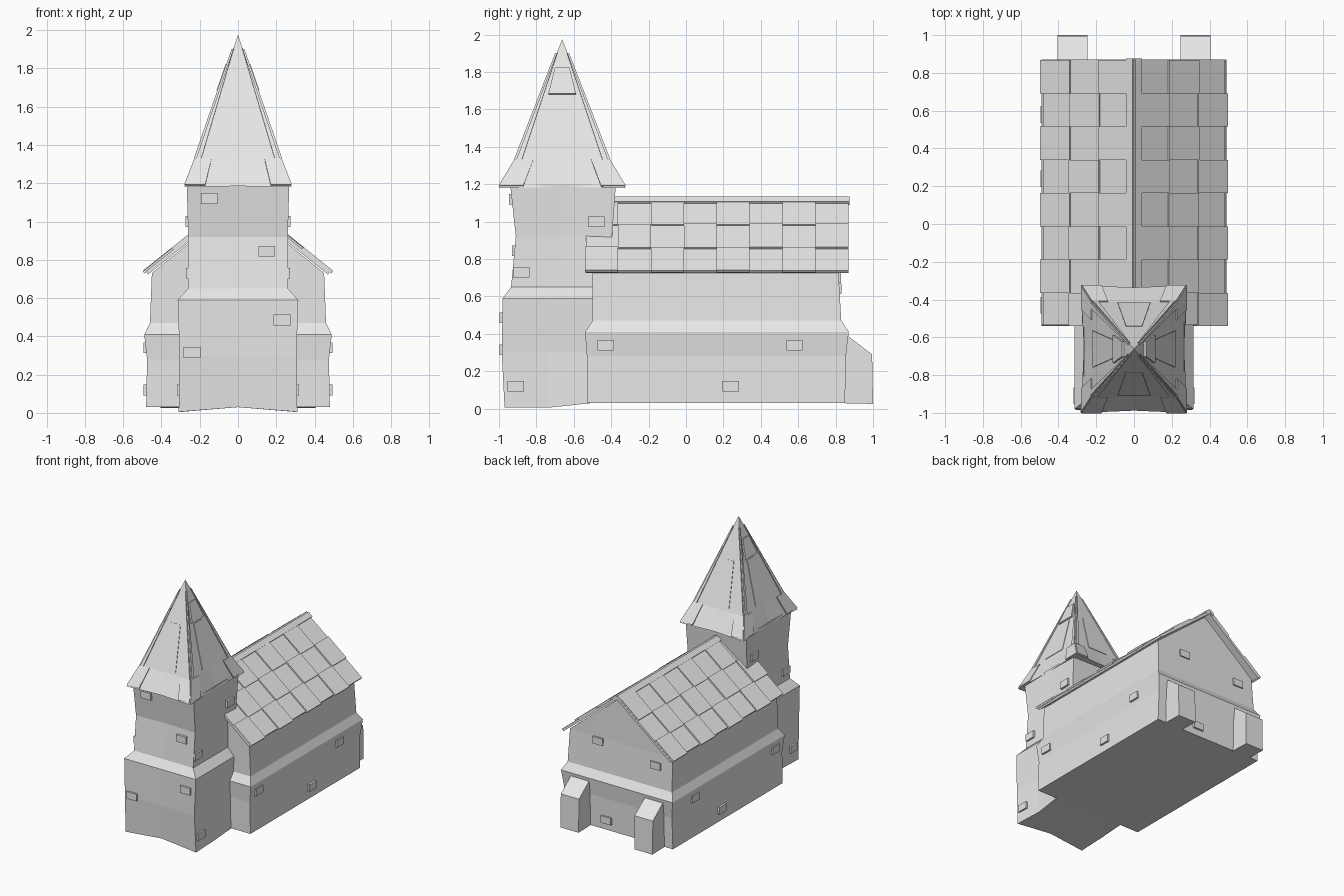
import bpy, bmesh, random
from mathutils import Vector

random.seed(4)
cube = bpy.data.objects.get("Cube")
if cube:
    bpy.data.objects.remove(cube, do_unlink=True)

stone_grey = bpy.data.materials.new("stone_grey")
stone_grey.use_nodes = True
GREY = (0.8, 0.8, 0.8, 1)
stone_grey.diffuse_color = GREY
stone_grey.node_tree.nodes["Principled BSDF"].inputs["Base Color"].default_value = GREY


def finish(name, bm):
    bmesh.ops.recalc_face_normals(bm, faces=bm.faces)
    mesh = bpy.data.meshes.new(name)
    bm.to_mesh(mesh)
    bm.free()
    mesh.materials.append(stone_grey)
    obj = bpy.data.objects.new(name, mesh)
    bpy.context.collection.objects.link(obj)
    return obj


def loft(name, levels, tweak=None):
    """Stack eight-point rings; each level is z, half width, front, back, bow."""
    bm = bmesh.new()
    rings = []
    for z, hx, y0, y1, bow in levels:
        ym = (y0 + y1) / 2
        pts = [(-hx, y0), (0, y0 + bow), (hx, y0), (hx - bow, ym),
               (hx, y1), (0, y1 - bow), (-hx, y1), (bow - hx, ym)]
        rings.append([bm.verts.new((x, y, z)) for x, y in pts])
    if tweak:
        tweak(rings)
    for low, high in zip(rings, rings[1:]):
        for i in range(8):
            j = (i + 1) % 8
            bm.faces.new((low[i], low[j], high[j], high[i]))
    bm.faces.new(rings[0])
    bm.faces.new(rings[-1])
    bmesh.ops.remove_doubles(bm, verts=bm.verts, dist=0.0005)
    return finish(name, bm)


def slab(name, corners, out, up=0.012, down=0.012):
    """Thicken a four-cornered panel along its normal, facing towards out."""
    pts = [Vector(c) for c in corners]
    n = (pts[2] - pts[0]).cross(pts[3] - pts[1]).normalized()
    if n.dot(Vector(out)) < 0:
        n.negate()
    bm = bmesh.new()
    top = [bm.verts.new(p + n * up) for p in pts]
    bottom = [bm.verts.new(p - n * down) for p in pts]
    bm.faces.new(top)
    bm.faces.new(bottom)
    for i in range(4):
        j = (i + 1) % 4
        bm.faces.new((top[i], top[j], bottom[j], bottom[i]))
    return finish(name, bm)


# Tower with a ledge, slightly waisted, lowest at its front corners
def uneven_base(rings):
    for v in rings[0]:
        if v.co.y > -0.6 or abs(v.co.x) < 0.1:
            v.co.z = 0.03


loft("tower", [
    (0.005, 0.31, -0.97, -0.5, 0.01),
    (0.3, 0.305, -0.985, -0.5, 0.01),
    (0.59, 0.315, -0.98, -0.49, 0),
    (0.65, 0.26, -0.935, -0.41, 0),
    (0.92, 0.26, -0.91, -0.395, 0.012),
    (1.2, 0.268, -0.94, -0.375, 0)], uneven_base)

# Nave walls rising into the gables
loft("nave", [
    (0.03, 0.48, -0.53, 0.85, 0),
    (0.28, 0.475, -0.53, 0.855, 0),
    (0.41, 0.49, -0.54, 0.87, 0),
    (0.47, 0.46, -0.5, 0.83, 0),
    (0.73, 0.45, -0.5, 0.815, 0),
    (1.095, 0, -0.5, 0.815, 0)])


# Nave roof: two slopes with staggered raised shingles
def roof_z(x):
    return 1.125 - 0.8 * abs(x)


def roof_panel(name, side, x0, x1, y0, y1, up, down):
    slab(name, [(side * x0, y0, roof_z(x0)), (side * x1, y0, roof_z(x1)),
                (side * x1, y1, roof_z(x1)), (side * x0, y1, roof_z(x0))],
         (0, 0, 1), up, down)


rows = [0.03, 0.18, 0.335, 0.487]
for side, label in ((1, "left"), (-1, "right")):
    roof_panel("roof_slope_" + label, side, 0, 0.482, -0.535, 0.87, 0, 0.02)
    for r in range(3):
        for c in range(8):
            if (r + c) % 2 == (side > 0):
                continue
            y = -0.54 + c * 0.176
            roof_panel("shingle_" + label, side, rows[r], rows[r + 1] + 0.004,
                       y, y + 0.176, random.uniform(0.008, 0.013), 0.005)
    roof_panel("ridge_board_" + label, side, 0, 0.035, -0.39, 0.875, 0.012, 0.01)

# Spire: square pyramid with flared, drooping eaves
SPIRE_Y = -0.662
spire_levels = [(1.185, 0.278, 0.338), (1.33, 0.222, 0.25), (1.975, 0, 0)]


def droop(rings):
    for v in rings[0][::2]:
        v.co.z -= 0.005
        v.co.x *= 1.01


loft("spire", [(z, hx, SPIRE_Y - hy, SPIRE_Y + hy, 0.012 if z < 1.2 else 0)
               for z, hx, hy in spire_levels], droop)


def spire_point(face, across, z):
    """Point on a spire face; across runs from -1 to 1 between its corners."""
    low, high = (spire_levels[:2] if z < spire_levels[1][0] else spire_levels[1:])
    t = (z - low[0]) / (high[0] - low[0])
    hx = low[1] + t * (high[1] - low[1])
    hy = low[2] + t * (high[2] - low[2])
    fx, fy = face
    return (fx * hx if fx else across * hx,
            SPIRE_Y + (fy * hy if fy else across * hy), z)


spire_faces = {"front": (0, -1), "back": (0, 1), "left": (1, 0), "right": (-1, 0)}
for label, face in spire_faces.items():
    plates = [(-1, -0.62, 1.19, 1.33, 0.006), (0.62, 1, 1.19, 1.33, 0.006),
              (-0.4, 0.4, 1.35, 1.67, 0.004), (-0.98, -0.86, 1.33, 1.9, 0.008),
              (0.86, 0.98, 1.33, 1.9, 0.008)]
    if face[0]:
        plates.append((-0.65, 0.65, 1.68, 1.82, 0.012))
    for a, b, z0, z1, up in plates:
        slab("spire_shingle_" + label,
             [spire_point(face, a, z0), spire_point(face, b, z0),
              spire_point(face, b, z1), spire_point(face, a, z1)],
             (face[0], face[1], 0.3), up, 0.005)

# Rear buttresses with sloping tops
for side, label in ((1, "left"), (-1, "right")):
    bm = bmesh.new()
    profile = [(0.8, 0.03), (1, 0.025), (0.995, 0.29), (0.87, 0.385), (0.8, 0.385)]
    ends = [[bm.verts.new((side * x, y, z)) for y, z in profile] for x in (0.245, 0.405)]
    bm.faces.new(ends[0])
    bm.faces.new(ends[1])
    for i in range(5):
        j = (i + 1) % 5
        bm.faces.new((ends[0][i], ends[0][j], ends[1][j], ends[1][i]))
    finish("buttress_" + label, bm)


# Projecting wall stones
def wall_stone(name, axis, out, wall, across, z):
    corners = []
    for da, dz in ((-1, -1), (1, -1), (1, 1), (-1, 1)):
        p = [0, 0, z + dz * 0.028]
        p[axis] = wall
        p[1 - axis] = across + da * 0.044
        corners.append(p)
    facing = [0, 0, 0]
    facing[axis] = out
    slab(name, corners, facing, 0.014, 0.025)


for x, z, y in ((0.15, 0.845, -0.915), (0.23, 0.485, -0.982),
                (-0.24, 0.315, -0.984), (-0.15, 1.12, -0.932)):
    wall_stone("tower_front_stone", 1, -1, y, x, z)
for x, z, y in ((0.2, 0.7, 0.815), (-0.31, 0.64, 0.818), (0.1, 0.11, 0.852)):
    wall_stone("gable_stone", 1, 1, y, x, z)
for side in (1, -1):
    for y, z in ((-0.43, 0.34), (0.58, 0.34), (0.24, 0.12)):
        wall_stone("nave_stone", 0, side, side * 0.48, y, z)
    for y, z, x in ((-0.48, 1, 0.261), (-0.88, 0.73, 0.258), (-0.91, 0.12, 0.305)):
        wall_stone("tower_side_stone", 0, side, side * x, y, z)
